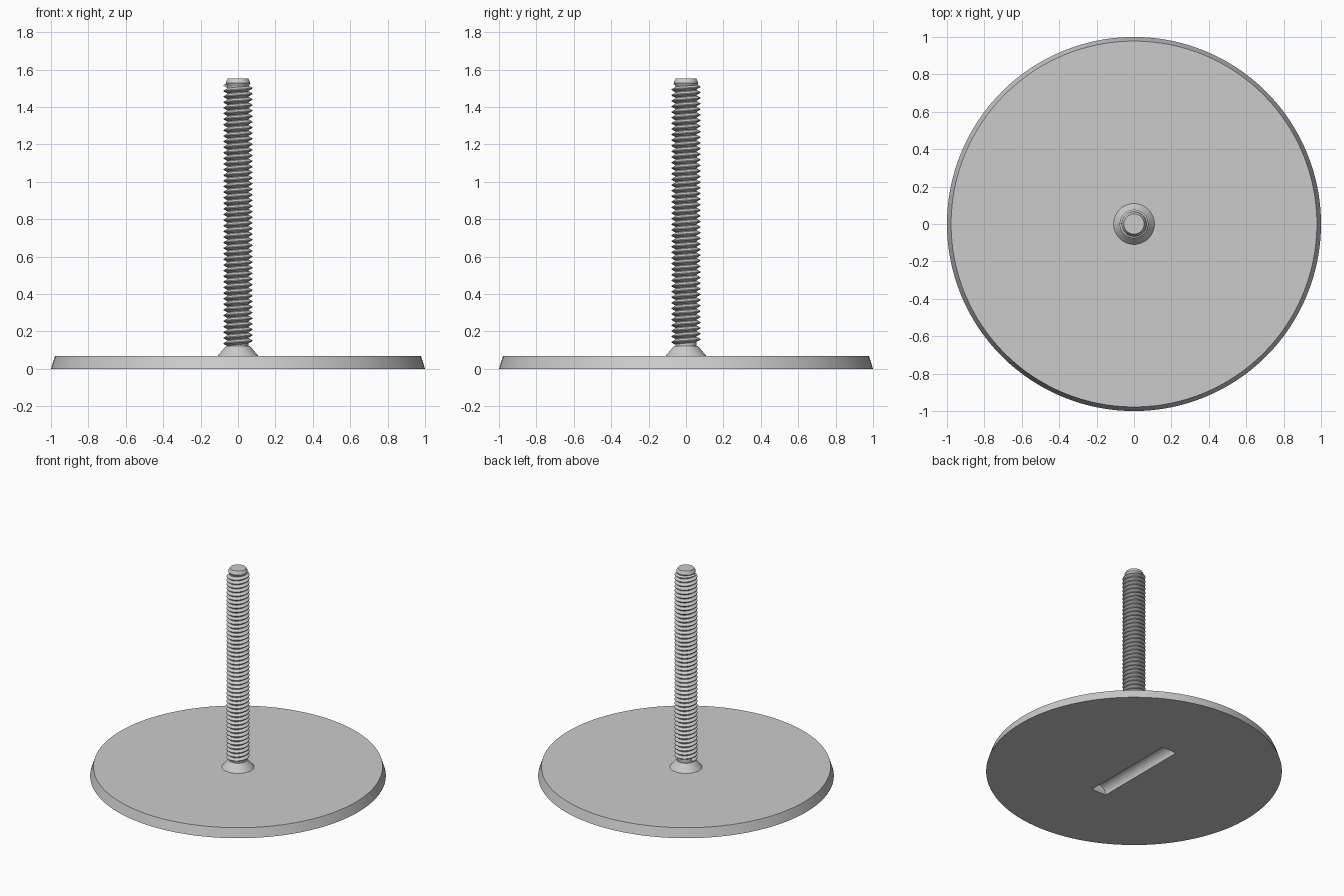
import bpy, bmesh
from math import sin, cos, pi, radians

if "Cube" in bpy.data.objects:
    bpy.data.objects.remove(bpy.data.objects["Cube"], do_unlink=True)

steel = bpy.data.materials.new("grey metal")
steel.use_nodes = True
GREY = (0.6, 0.6, 0.6, 1)
steel.diffuse_color = GREY
steel.node_tree.nodes["Principled BSDF"].inputs["Base Color"].default_value = GREY


def make_object(name, bm):
    bmesh.ops.recalc_face_normals(bm, faces=bm.faces)
    mesh = bpy.data.meshes.new(name)
    bm.to_mesh(mesh)
    bm.free()
    mesh.materials.append(steel)
    obj = bpy.data.objects.new(name, mesh)
    bpy.context.collection.objects.link(obj)
    return obj


def select_only(obj):
    bpy.ops.object.select_all(action='DESELECT')
    obj.select_set(True)
    bpy.context.view_layer.objects.active = obj


def smooth(obj):
    select_only(obj)
    bpy.ops.object.shade_smooth_by_angle(angle=radians(25))


def bridge(bm, a, b):
    n = len(a)
    for i in range(n):
        j = (i + 1) % n
        bm.faces.new((a[i], a[j], b[j], b[i]))


def lathe(name, profile, sides):
    """Closed solid of revolution from (radius, height) points."""
    bm = bmesh.new()
    rings = [[bm.verts.new((r * cos(2 * pi * i / sides), r * sin(2 * pi * i / sides), z))
              for i in range(sides)] for r, z in profile]
    for a, b in zip(rings, rings[1:]):
        bridge(bm, a, b)
    bm.faces.new(rings[0])
    bm.faces.new(rings[-1])
    return make_object(name, bm)


# Tapered round plate with a half-round slot cut in its underside
PLATE_TOP = 0.068
plate = lathe("base_plate", [(1.0, 0), (0.978, PLATE_TOP)], 128)
bpy.ops.mesh.primitive_cylinder_add(vertices=48, radius=0.06, depth=0.74,
                                    rotation=(pi / 2, 0, 0))
cutter = bpy.context.object
cutter.name = "slot_cutter"
cutter.data.materials.append(steel)
cutter.hide_render = True
cut = plate.modifiers.new("slot", 'BOOLEAN')
cut.operation = 'DIFFERENCE'
cut.solver = 'EXACT'
cut.object = cutter
select_only(plate)
bpy.ops.object.modifier_apply(modifier=cut.name)
bpy.data.objects.remove(cutter, do_unlink=True)
smooth(plate)

# Conical collar at the foot of the stud
smooth(lathe("collar", [(0.11, PLATE_TOP - 0.001), (0.064, 0.122)], 64))

# Stud core with a chamfered tip
ROOT, CREST = 0.057, 0.077
smooth(lathe("stud_core", [(ROOT, 0.1), (ROOT, 1.51), (0.066, 1.527), (0.064, 1.535),
                           (0.054, 1.552)], 48))

# Helical thread: a trapezoid swept up the core, capped at both ends
PITCH, STEPS = 0.03, 40
START, END = 0.133, 1.515
turns = (END - START) / PITCH
count = int(turns * STEPS)
section = [(ROOT - 0.002, -0.0145), (CREST, -0.002), (CREST, 0.002), (ROOT - 0.002, 0.0145)]
bm = bmesh.new()
previous = first = None
for k in range(count + 1):
    angle = pi + 2 * pi * (k - count) / STEPS
    height = END + PITCH * (k - count) / STEPS
    ring = [bm.verts.new((r * cos(angle), r * sin(angle), height + dz)) for r, dz in section]
    if previous:
        bridge(bm, previous, ring)
    else:
        first = ring
    previous = ring
bm.faces.new(first)
bm.faces.new(previous)
smooth(make_object("stud_thread", bm))
